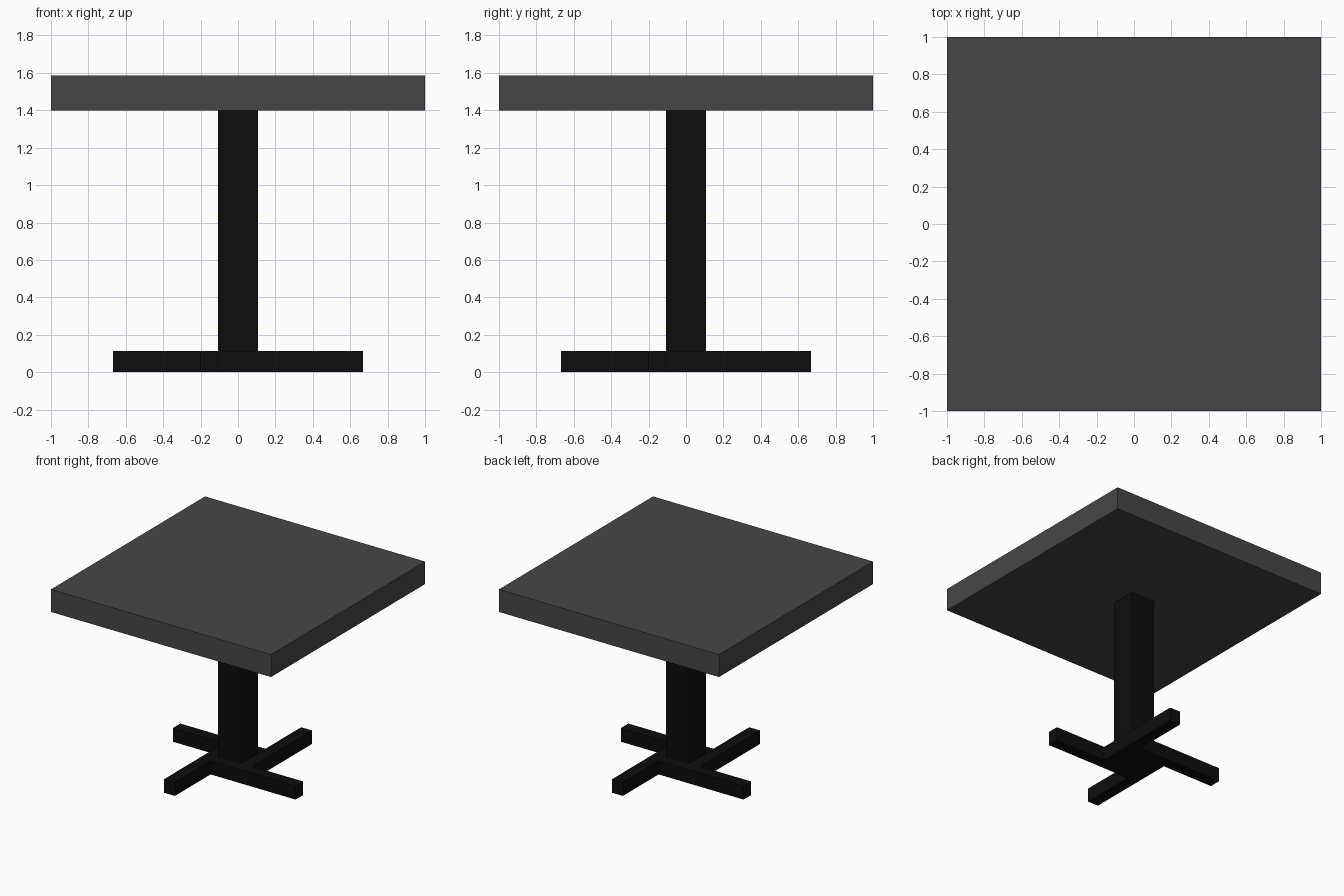
import bpy
import bmesh
from mathutils import Matrix, Vector

if "Cube" in bpy.data.objects:
    bpy.data.objects.remove(bpy.data.objects["Cube"])


def material(name, value):
    mat = bpy.data.materials.new(name)
    mat.diffuse_color = (value, value, value, 1.0)
    mat.use_nodes = True
    mat.node_tree.nodes["Principled BSDF"].inputs["Base Color"].default_value = mat.diffuse_color
    return mat


def box(name, lo, hi, mat, turn=0.0):
    """Box between two corners, turned about the z axis by a multiple of 90 degrees."""
    lo, hi = Vector(lo), Vector(hi)
    bm = bmesh.new()
    bmesh.ops.create_cube(bm, size=1.0)
    bmesh.ops.scale(bm, vec=hi - lo, verts=bm.verts)
    bmesh.ops.translate(bm, vec=(lo + hi) / 2, verts=bm.verts)
    bmesh.ops.rotate(bm, cent=(0, 0, 0), matrix=Matrix.Rotation(turn, 3, 'Z'), verts=bm.verts)
    mesh = bpy.data.meshes.new(name)
    bm.to_mesh(mesh)
    bm.free()
    mesh.materials.append(mat)
    obj = bpy.data.objects.new(name, mesh)
    bpy.context.collection.objects.link(obj)
    return obj


grey = material("dark_grey", 0.062)
black = material("near_black", 0.004)

HALF = 0.107      # half width of the column
OUTER = 0.204     # outer side of the foot bars
REACH = 0.667     # far end of the foot bars

# Table top and column
box("table_top", (-1, -1, 1.40), (1, 1, 1.585), grey)
box("column", (-HALF, -HALF, 0), (HALF, HALF, 1.40), black)

# Four foot bars in a pinwheel, each lying along one face of the column
for i, side in enumerate(("right", "back", "left", "front")):
    box(f"foot_bar_{side}", (-HALF, -OUTER, 0), (REACH, -HALF, 0.112), black,
        turn=i * 1.5707963267948966)
